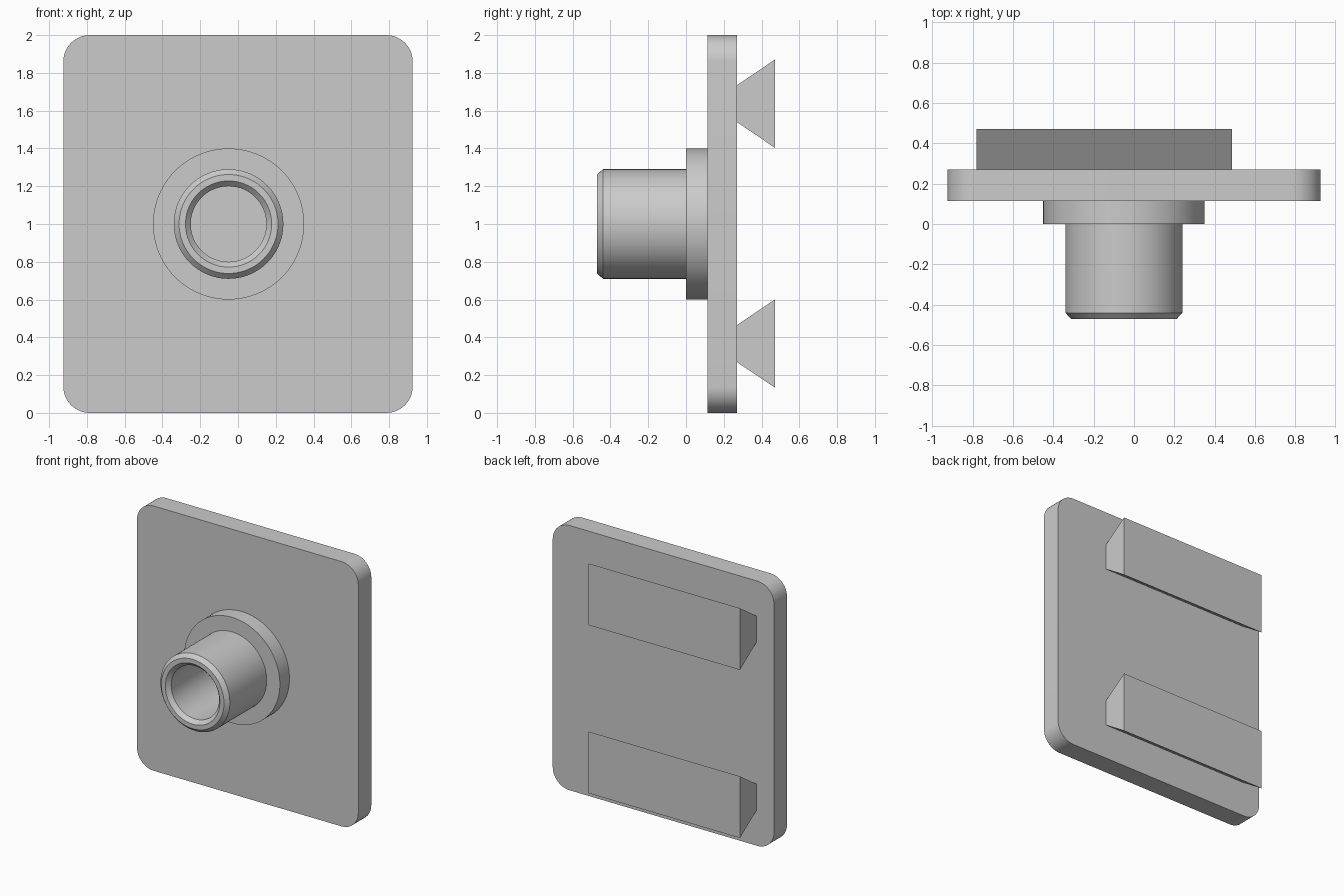
import bpy, bmesh, math
from mathutils import Vector, Matrix

if "Cube" in bpy.data.objects:
    bpy.data.objects.remove(bpy.data.objects["Cube"])


def finish(name, bm, smooth=True):
    bmesh.ops.recalc_face_normals(bm, faces=bm.faces)
    mesh = bpy.data.meshes.new(name)
    bm.to_mesh(mesh)
    bm.free()
    ob = bpy.data.objects.new(name, mesh)
    bpy.context.collection.objects.link(ob)
    if smooth:
        bpy.ops.object.select_all(action='DESELECT')
        ob.select_set(True)
        bpy.context.view_layer.objects.active = ob
        bpy.ops.object.shade_smooth_by_angle(angle=math.radians(30))
    return ob


def prism(name, outline, extrude, smooth):
    """Extrude a closed planar outline along a vector."""
    bm = bmesh.new()
    face = bm.faces.new([bm.verts.new(p) for p in outline])
    new = bmesh.ops.extrude_face_region(bm, geom=[face], use_keep_orig=True)["geom"]
    bmesh.ops.translate(bm, vec=Vector(extrude),
                        verts=[g for g in new if isinstance(g, bmesh.types.BMVert)])
    return finish(name, bm, smooth)


# Rounded mounting plate
HALF_W, HEIGHT, RADIUS, STEPS = 0.925, 2.0, 0.14, 12
FRONT, BACK, REAR = 0.115, 0.27, 0.47
corners = [(1, 1), (-1, 1), (-1, -1), (1, -1)]
outline = []
for i, (sx, sz) in enumerate(corners):
    for s in range(STEPS + 1):
        a = math.pi / 2 * (i + s / STEPS)
        outline.append((sx * (HALF_W - RADIUS) + RADIUS * math.cos(a), FRONT,
                        1 + sz * (HEIGHT / 2 - RADIUS) + RADIUS * math.sin(a)))
prism("plate", outline, (0, BACK - FRONT, 0), True)

# Flanged hollow boss, lathed around the y axis; the plate closes the bore
CENTRE = Vector((-0.05, 0, 1))
profile = [(0.2, FRONT), (0.2, -0.44), (0.228, -0.47), (0.262, -0.47),
           (0.29, -0.44), (0.29, 0), (0.4, 0), (0.4, FRONT)]
bm = bmesh.new()
verts = [bm.verts.new((CENTRE.x + r, y, CENTRE.z)) for r, y in profile]
edges = [bm.edges.new(pair) for pair in zip(verts, verts[1:])]
bmesh.ops.spin(bm, geom=verts + edges, cent=CENTRE, axis=(0, 1, 0),
               angle=2 * math.pi, steps=96, use_merge=True)
bmesh.ops.remove_doubles(bm, verts=bm.verts, dist=1e-4)
finish("flanged_boss", bm)

# Two dovetail rails on the back
for name, z in (("lower_rail", 0.367), ("upper_rail", 1.637)):
    section = [(-0.78, BACK, z - 0.098), (-0.78, REAR, z - 0.233),
               (-0.78, REAR, z + 0.233), (-0.78, BACK, z + 0.098)]
    prism(name, section, (1.265, 0, 0), False)
